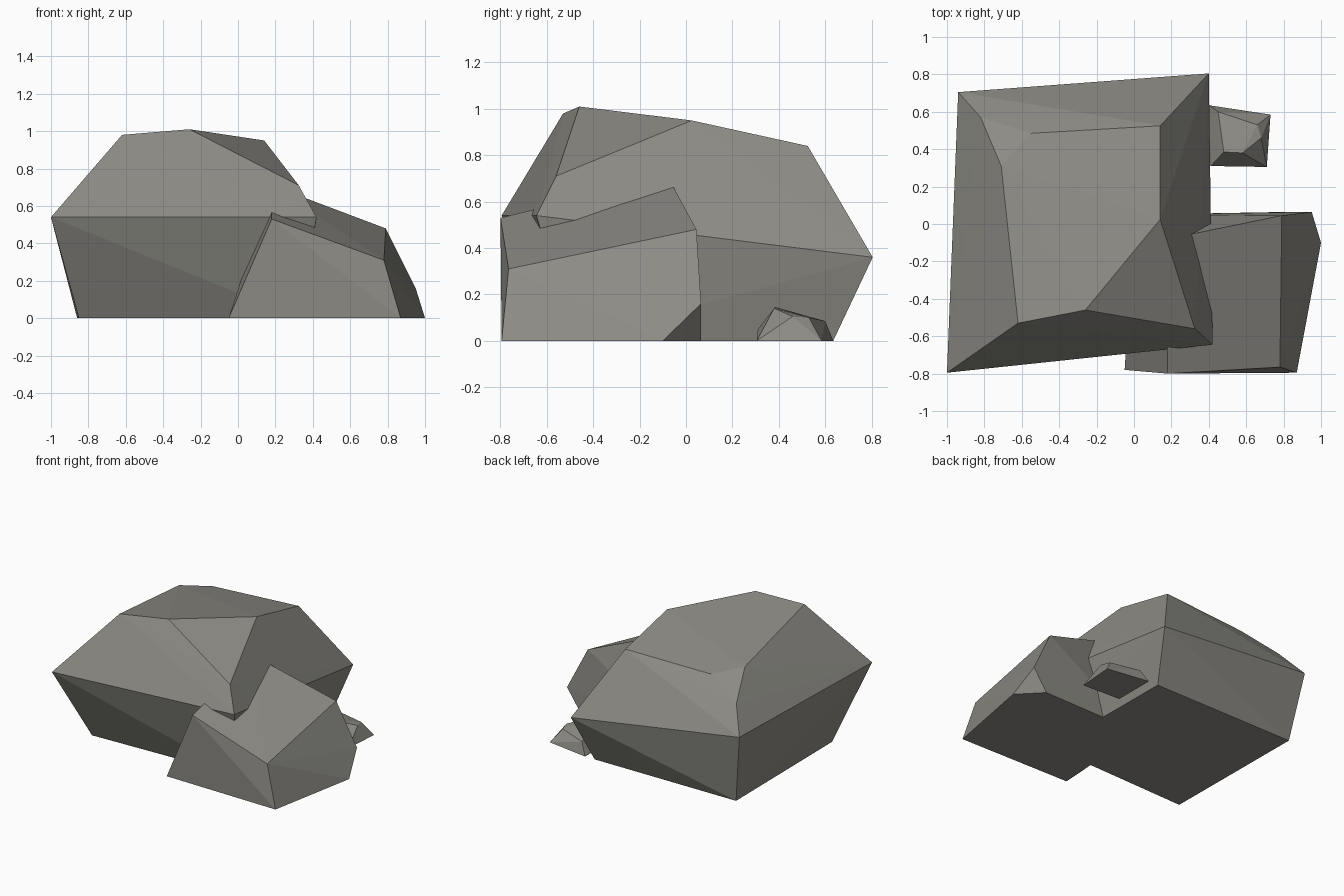
import bpy, bmesh

if "Cube" in bpy.data.objects:
    bpy.data.objects.remove(bpy.data.objects["Cube"])

stone = bpy.data.materials.new("warm grey stone")
stone.diffuse_color = (0.265, 0.26, 0.235, 1)
stone.use_nodes = True
stone.node_tree.nodes["Principled BSDF"].inputs["Base Color"].default_value = stone.diffuse_color


def rock(name, corners):
    """Faceted boulder: the convex hull around a few corner points."""
    bm = bmesh.new()
    for c in corners:
        bm.verts.new(c)
    bmesh.ops.convex_hull(bm, input=bm.verts[:])
    loose = [v for v in bm.verts if not v.link_faces]
    bmesh.ops.delete(bm, geom=loose, context='VERTS')
    # merge coplanar triangles into flat facets
    bmesh.ops.dissolve_limit(bm, angle_limit=0.02, verts=bm.verts[:], edges=bm.edges[:])
    bmesh.ops.recalc_face_normals(bm, faces=bm.faces[:])
    mesh = bpy.data.meshes.new(name)
    bm.to_mesh(mesh)
    bm.free()
    mesh.materials.append(stone)
    obj = bpy.data.objects.new(name, mesh)
    bpy.context.collection.objects.link(obj)
    return obj


# large boulder: base, widest ring, crown
rock("large_boulder", [
    (-.85, -.53, 0), (.33, -.49, 0), (.32, .635, 0), (-.86, .63, 0),
    (-1, -.795, .54), (.42, -.645, .54), (.40, .805, .36), (-.94, .705, .53),
    (.325, -.56, .71), (-.26, -.46, 1.01), (-.62, -.53, .98), (.14, .025, .95),
    (.14, .525, .84), (-.55, .485, .82), (-.82, .57, .70), (-.71, .31, .852)])

# medium rock leaning out from under the boulder
rock("medium_rock", [
    (-.05, -.78, 0), (.87, -.795, 0), (1, -.1, 0), (.84, .065, 0), (0, .05, 0),
    (.95, .065, .16), (.79, .045, .48), (.78, -.765, .31),
    (.18, -.8, .53), (.18, -.08, .71)])

# small pebble beside the boulder
rock("small_pebble", [
    (.40, .635, 0), (.73, .585, 0), (.71, .305, 0), (.40, .32, 0),
    (.41, .31, .05), (.45, .60, .085), (.66, .53, .10), (.68, .46, .105),
    (.58, .38, .14), (.48, .385, .145)])
